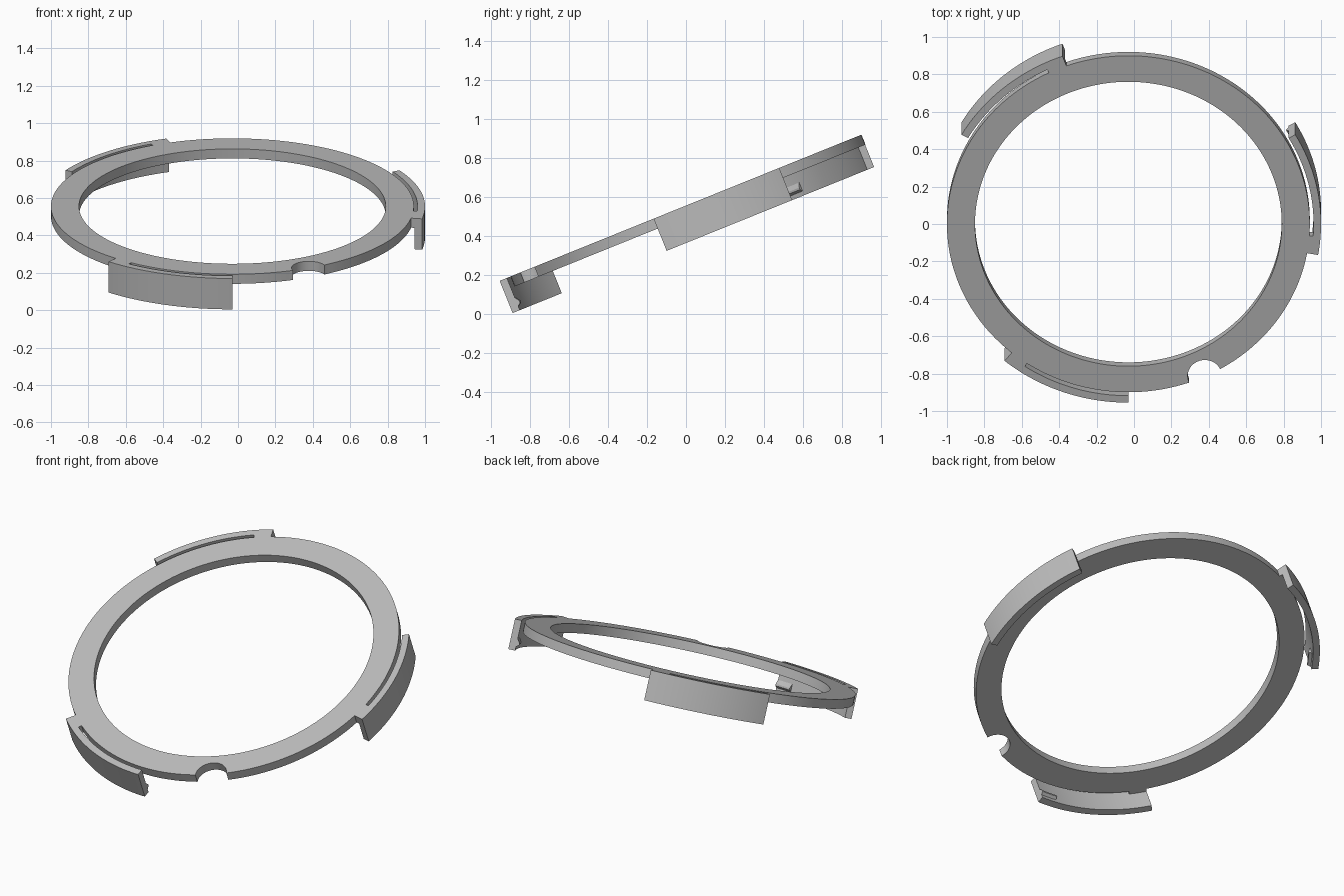
import bpy, bmesh
from math import radians, cos, sin, atan2, hypot
from mathutils import Vector

if "Cube" in bpy.data.objects:
    bpy.data.objects.remove(bpy.data.objects["Cube"])

TILT = radians(22)
CENTRE = Vector((-0.03, 0, 0.555))
R_IN, R_OUT = 0.82, 0.97       # ring
WALL_IN, WALL_OUT = 0.99, 1.03  # spring tabs
THICK, DEPTH = 0.055, 0.178

grey = bpy.data.materials.new("plain grey")
grey.use_nodes = True
grey.diffuse_color = (0.5, 0.5, 0.5, 1)
grey.node_tree.nodes["Principled BSDF"].inputs["Base Color"].default_value = (0.5, 0.5, 0.5, 1)


def polar(r, deg, w):
    return Vector((r * cos(radians(deg)), r * sin(radians(deg)), w))


def loft(name, sections, closed=False):
    """Skin a list of matching cross-sections, then tilt the part."""
    bm = bmesh.new()
    rows = [[bm.verts.new(p) for p in s] for s in sections]
    pairs = list(zip(rows, rows[1:]))
    if closed:
        pairs.append((rows[-1], rows[0]))
    else:
        bm.faces.new(rows[0])
        bm.faces.new(rows[-1])
    n = len(rows[0])
    for a, b in pairs:
        for i in range(n):
            j = (i + 1) % n
            bm.faces.new((a[i], a[j], b[j], b[i]))
    bmesh.ops.recalc_face_normals(bm, faces=bm.faces)
    mesh = bpy.data.meshes.new(name)
    bm.to_mesh(mesh)
    bm.free()
    mesh.materials.append(grey)
    obj = bpy.data.objects.new(name, mesh)
    bpy.context.collection.objects.link(obj)
    obj.rotation_euler.x = TILT
    obj.location = CENTRE
    bpy.ops.object.select_all(action="DESELECT")
    obj.select_set(True)
    bpy.context.view_layer.objects.active = obj
    bpy.ops.object.shade_smooth_by_angle(angle=radians(30))
    return obj


def arc_sweep(name, profile, start, end):
    """Sweep an (r, w) profile around the axis in one-degree steps."""
    loft(name, [[polar(r, a, w) for r, w in profile] for a in range(start, end + 1)])


def box(r0, r1, w0, w1):
    return [(r0, w0), (r1, w0), (r1, w1), (r0, w1)]


# Ring outline with a round notch bitten out of the rim
NOTCH_ANGLE, NOTCH_R, NOTCH_AT, STEPS = 295, 0.092, 0.967, 24
half = 5.45
outline = []
for i in range(STEPS + 1):
    t = radians(180 * i / STEPS)
    along, inward = -NOTCH_R * cos(t), NOTCH_AT - NOTCH_R * sin(t)
    rim_angle = NOTCH_ANGLE + atan2(along, inward) * 57.29578
    inner_angle = NOTCH_ANGLE - half + 2 * half * i / STEPS
    outline.append((hypot(along, inward), rim_angle, inner_angle))
for a in range(NOTCH_ANGLE + 6, NOTCH_ANGLE + 355):
    outline.append((R_OUT, a, a))
loft("ring", [[polar(R_IN, b, -THICK), polar(r, a, -THICK),
               polar(r, a, 0), polar(R_IN, b, 0)] for r, a, b in outline], closed=True)

# Three spring tabs: curved wall, bridge to the ring, and catch at the free end
for label, start in (("left", -10), ("back", 110), ("front", 230)):
    arc_sweep(label + "_tab_wall", box(WALL_IN, WALL_OUT, -DEPTH, 0), start, start + 40)
    arc_sweep(label + "_tab_bridge", box(R_OUT, WALL_IN, -THICK, 0), start, start + 6)
    arc_sweep(label + "_tab_catch",
              [(WALL_IN, -0.155), (WALL_IN - 0.016, -0.143), (WALL_IN - 0.016, -0.132),
               (WALL_IN, -0.108)], start + 34, start + 40)
